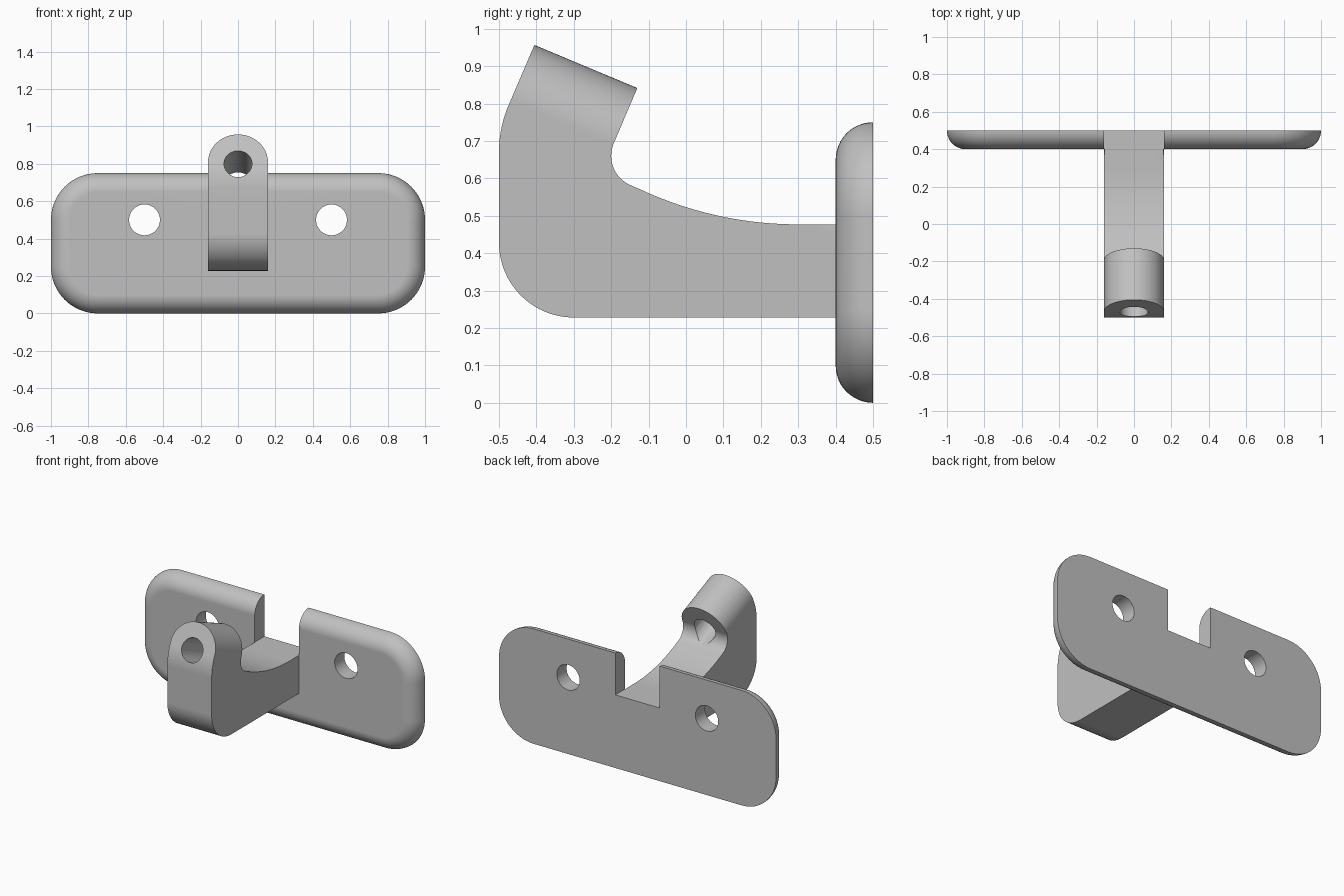
import bpy, bmesh
from math import sin, cos, pi, radians
from mathutils import Matrix, Vector

cube = bpy.data.objects.get("Cube")
if cube:
    bpy.data.objects.remove(cube, do_unlink=True)

grey = bpy.data.materials.new("plain grey")
grey.use_nodes = True
grey.diffuse_color = (0.53, 0.53, 0.53, 1)
grey.node_tree.nodes["Principled BSDF"].inputs["Base Color"].default_value = grey.diffuse_color


def arc(cx, cy, r, start, end, n=16):
    angles = [radians(start + (end - start) * i / n) for i in range(n + 1)]
    return [(cx + r * cos(a), cy + r * sin(a)) for a in angles]


def loft(name, rings):
    """Closed solid through rings of equal point count."""
    bm = bmesh.new()
    loops = [[bm.verts.new(p) for p in ring] for ring in rings]
    for a, b in zip(loops, loops[1:]):
        for i in range(len(a)):
            j = (i + 1) % len(a)
            bm.faces.new((a[i], a[j], b[j], b[i]))
    bm.faces.new(loops[0][::-1])
    bm.faces.new(loops[-1])
    bmesh.ops.recalc_face_normals(bm, faces=bm.faces)
    mesh = bpy.data.meshes.new(name)
    bm.to_mesh(mesh)
    bm.free()
    mesh.materials.append(grey)
    obj = bpy.data.objects.new(name, mesh)
    bpy.context.collection.objects.link(obj)
    return obj


def prism(name, outline, half, matrix):
    """Extrude a local XY outline both ways along local Z."""
    return loft(name, [[matrix @ Vector((x, y, z)) for x, y in outline] for z in (-half, half)])


def activate(obj):
    bpy.ops.object.select_all(action='DESELECT')
    obj.select_set(True)
    bpy.context.view_layer.objects.active = obj


def boolean(obj, cutter, operation='DIFFERENCE'):
    cutter.hide_render = True
    mod = obj.modifiers.new("cut", 'BOOLEAN')
    mod.operation, mod.solver, mod.object = operation, 'EXACT', cutter
    activate(obj)
    bpy.ops.object.modifier_apply(modifier=mod.name)
    bpy.data.objects.remove(cutter, do_unlink=True)


def finish(obj):
    activate(obj)
    bpy.ops.object.shade_smooth_by_angle(angle=radians(30))
    obj.modifiers.new("even shading", 'WEIGHTED_NORMAL').keep_sharp = True


HALF_WIDTH = 0.16
FLOOR = 0.477

# Wall plate: rounded rectangle with a filleted front rim
fillet = 0.1
rings = []
for k in range(13):
    t = pi / 2 * k / 12
    r = 0.25 - fillet * (1 - cos(t))
    outline = []
    for cx, cz, start in ((0.75, 0.5, 0), (-0.75, 0.5, 90), (-0.75, 0.25, 180), (0.75, 0.25, 270)):
        outline += arc(cx, cz, r, start, start + 90)
    rings.append([(x, 0.5 - fillet * sin(t), z) for x, z in outline])
plate = loft("wall_plate", rings)

# Screw holes and the notch above the arm
facing = Matrix.Translation((0, 0.45, 0)) @ Matrix.Rotation(pi / 2, 4, 'X')
for side in (-1, 1):
    hole = arc(side * 0.5, 0.5, 0.0825, 0, 360, 48)[:-1]
    boolean(plate, prism("screw_hole_cutter", hole, 0.2, facing))
w = HALF_WIDTH
notch = [(-w, FLOOR), (w, FLOOR), (w, 1), (-w, 1)]
boolean(plate, prism("notch_cutter", notch, 0.2, facing))
finish(plate)

# Arm: side profile, made over-wide and then trimmed
tilt = 67.3
profile = [(0.4, 0.228)]
profile += arc(-0.3, 0.428, 0.2, 270, 180)
profile += arc(-0.18, 0.67, 0.32, 180, 90 + tilt, 10)
profile += [(-0.393, 0.985), (-0.118, 0.870)]
profile += arc(-0.115, 0.66, 0.085, 90 + tilt, 243.6)
profile += arc(0.3, FLOOR + 1, 1, 243.6, 270, 20)[1:]
profile += [(0.4, FLOOR)]
sideways = Matrix(((0, 0, 1, 0), (1, 0, 0, 0), (0, 1, 0, 0), (0, 0, 0, 1)))
arm = prism("hook_arm", profile, HALF_WIDTH + 0.05, sideways)

# Rounded tilted head and its through hole
head = Matrix.Translation((0, -0.467, 0.809)) @ Matrix.Rotation(radians(tilt), 4, 'X')
arch = arc(0, 0, w, 0, 180, 40) + [(-w, -2), (w, -2)]
boolean(arm, prism("head_trimmer", arch, 2, head), 'INTERSECT')
pin_hole = arc(0, -0.01, 0.075, 0, 360, 48)[:-1]
boolean(arm, prism("pin_hole_cutter", pin_hole, 0.36, head))
finish(arm)
